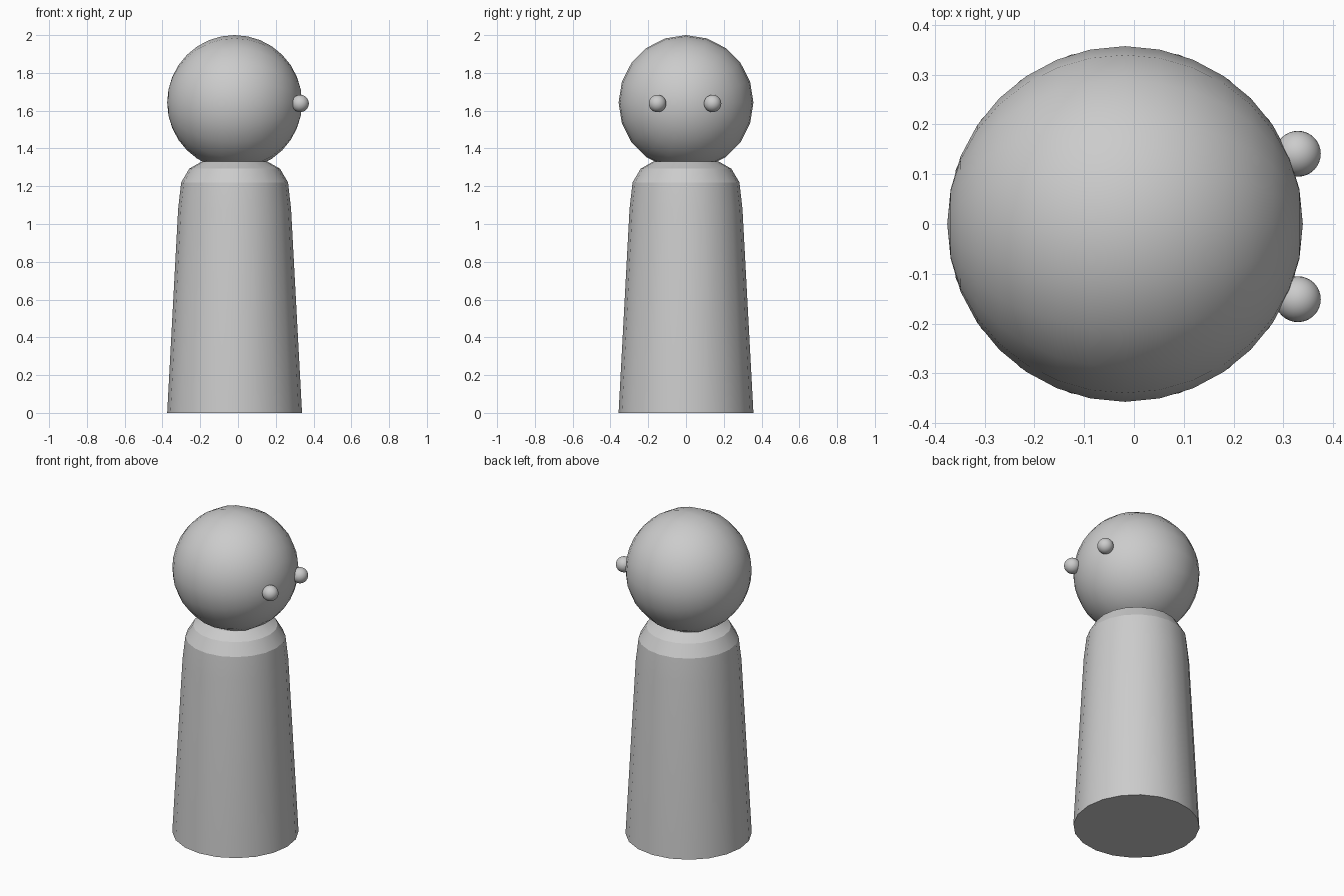
import bpy, bmesh
from math import radians, sin, cos, tau

if "Cube" in bpy.data.objects:
    bpy.data.objects.remove(bpy.data.objects["Cube"])

AXIS_X = -0.018   # body and head axis
R = 0.357


def finish(obj, angle):
    bpy.ops.object.select_all(action='DESELECT')
    bpy.context.view_layer.objects.active = obj
    obj.select_set(True)
    bpy.ops.object.shade_smooth_by_angle(angle=radians(angle))


def lathe(name, profile, sides, x):
    """Closed solid turned around a vertical axis from (radius, z) points."""
    bm = bmesh.new()
    rings = [[bm.verts.new((x + r * cos(tau * i / sides), r * sin(tau * i / sides), z))
              for i in range(sides)] for r, z in profile]
    for a, b in zip(rings, rings[1:]):
        for i in range(sides):
            j = (i + 1) % sides
            bm.faces.new((a[i], a[j], b[j], b[i]))
    bm.faces.new(rings[0][::-1])
    bm.faces.new(rings[-1])
    mesh = bpy.data.meshes.new(name)
    bm.to_mesh(mesh)
    bm.free()
    obj = bpy.data.objects.new(name, mesh)
    bpy.context.collection.objects.link(obj)
    finish(obj, 21)


def ball(name, location, radius, segments, rings):
    """Sphere with its poles along x."""
    bpy.ops.mesh.primitive_uv_sphere_add(segments=segments, ring_count=rings, radius=radius,
                                         location=location, rotation=(0, radians(90), 0))
    obj = bpy.context.object
    obj.name = name
    finish(obj, 40)


# Tapered body with rounded shoulders
lathe("body", [(R, 0), (0.299, 1.08), (0.283, 1.22), (0.24, 1.293), (0.175, 1.33)], 20, AXIS_X)

# Head
ball("head", (AXIS_X, 0, 2 - R), R, 20, 16)

# Eyes
for side, y in (("left", 0.141), ("right", -0.151)):
    ball(side + "_eye", (0.329, y, 1.638), 0.046, 32, 16)
